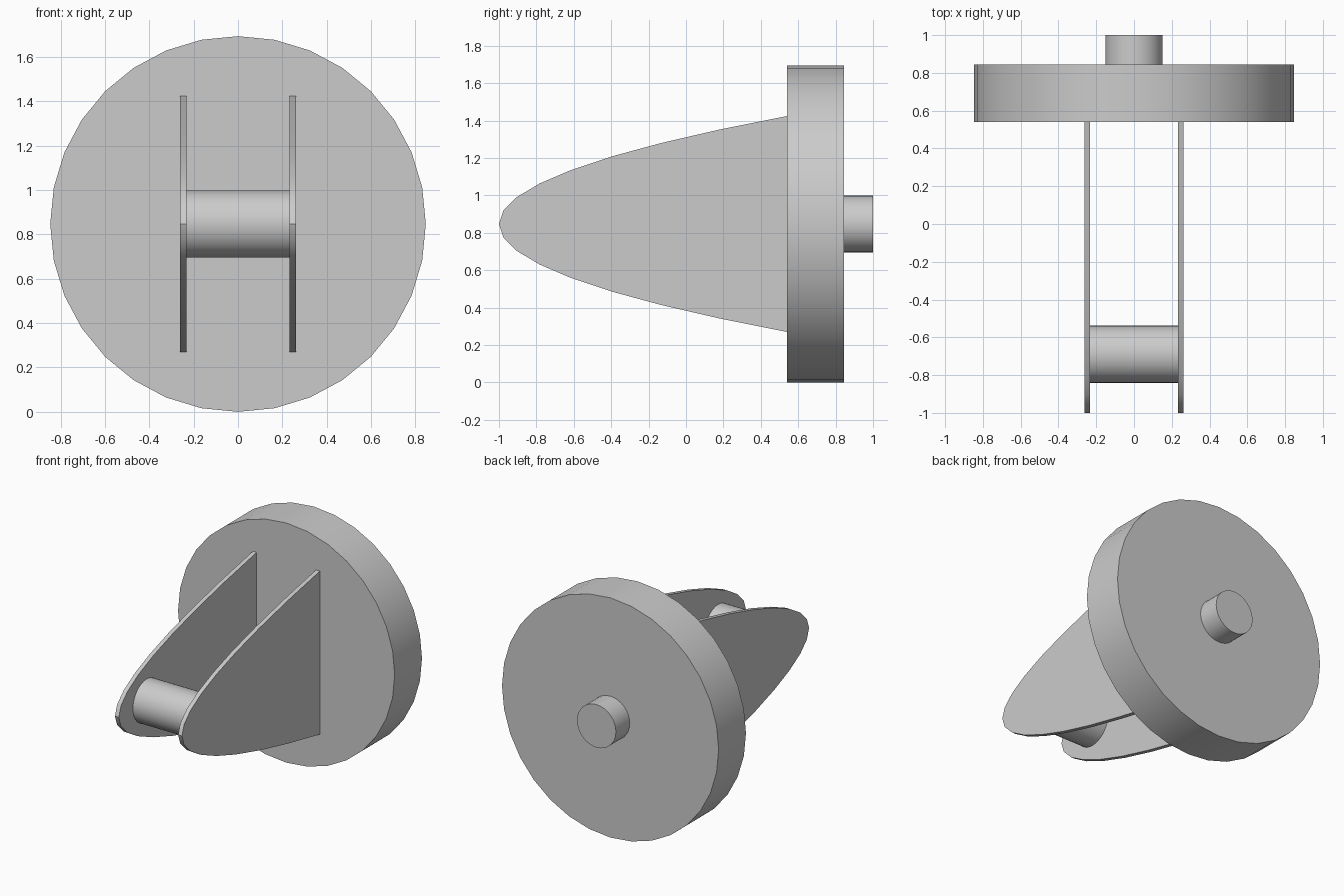
import bpy
import bmesh
from math import radians, sqrt
from mathutils import Matrix

default = bpy.data.objects.get("Cube")
if default:
    bpy.data.objects.remove(default, do_unlink=True)

GREY = (0.6, 0.6, 0.6, 1)
grey = bpy.data.materials.new("plain_grey")
grey.use_nodes = True
grey.diffuse_color = GREY
grey.node_tree.nodes["Principled BSDF"].inputs["Base Color"].default_value = GREY

CENTRE_Z = 0.847
DISC_FRONT, DISC_BACK = 0.54, 0.845


def finish(name, bm):
    bmesh.ops.recalc_face_normals(bm, faces=bm.faces[:])
    mesh = bpy.data.meshes.new(name)
    bm.to_mesh(mesh)
    bm.free()
    mesh.materials.append(grey)
    obj = bpy.data.objects.new(name, mesh)
    bpy.context.collection.objects.link(obj)
    bpy.ops.object.select_all(action="DESELECT")
    obj.select_set(True)
    bpy.context.view_layer.objects.active = obj
    bpy.ops.object.shade_smooth_by_angle(angle=radians(30))
    return obj


def cylinder(name, radius, length, centre, axis):
    bm = bmesh.new()
    turn = Matrix.Rotation(radians(90), 4, "Y" if axis == "X" else "X")
    bmesh.ops.create_cone(bm, cap_ends=True, segments=32, radius1=radius,
                          radius2=radius, depth=length,
                          matrix=Matrix.Translation(centre) @ turn)
    return finish(name, bm)


def side_plate(name, x, thickness=0.03, steps=8):
    # Parabolic outline with its nose at the front, extruded sideways
    length = DISC_FRONT + 1
    half_height = 0.465 * sqrt(length)
    bm = bmesh.new()
    outline = []
    for i in range(-steps, steps + 1):
        t = i / steps
        outline.append(bm.verts.new((x - thickness / 2, -1 + length * t * t,
                                     CENTRE_Z + half_height * t)))
    face = bm.faces.new(outline)
    extruded = bmesh.ops.extrude_face_region(bm, geom=[face])["geom"]
    moved = [g for g in extruded if isinstance(g, bmesh.types.BMVert)]
    bmesh.ops.translate(bm, verts=moved, vec=(thickness, 0, 0))
    return finish(name, bm)


# Large round base and the short stub behind it
cylinder("base_disc", CENTRE_Z, DISC_BACK - DISC_FRONT,
         (0, (DISC_FRONT + DISC_BACK) / 2, CENTRE_Z), "Y")
cylinder("rear_stub", 0.152, 1 - DISC_BACK,
         (0, (1 + DISC_BACK) / 2, CENTRE_Z), "Y")

# Pair of plates joined by a cross pin
for side, sign in (("left", 1), ("right", -1)):
    side_plate(side + "_plate", sign * 0.247)
cylinder("cross_pin", 0.152, 0.464, (0, -0.69, CENTRE_Z), "X")
